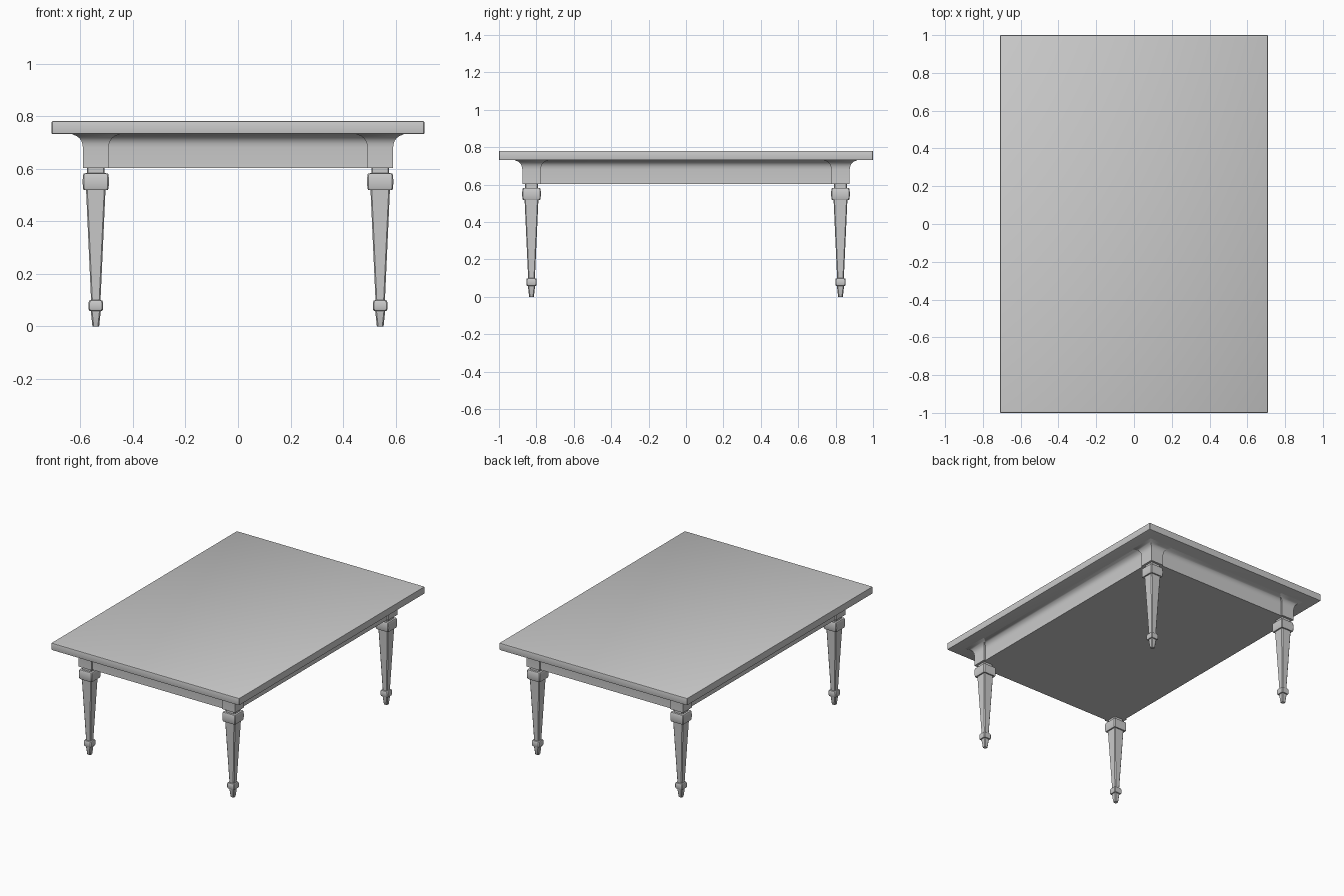
import bpy, bmesh

if "Cube" in bpy.data.objects:
    bpy.data.objects.remove(bpy.data.objects["Cube"])

LEG_X, LEG_Y = 0.541, 0.826


def loft(name, profile, hx=0.0, hy=0.0, chamfer=0.0, location=(0, 0, 0)):
    """Stack rectangular rings: profile holds (outset, z), hx/hy the base half sizes."""
    bm = bmesh.new()
    rings = []
    for r, z in profile:
        a, b = hx + r, hy + r
        c = chamfer
        if c:
            pts = [(a, -b + c), (a, b - c), (a - c, b), (-a + c, b),
                   (-a, b - c), (-a, -b + c), (-a + c, -b), (a - c, -b)]
        else:
            pts = [(a, -b), (a, b), (-a, b), (-a, -b)]
        rings.append([bm.verts.new((x, y, z)) for x, y in pts])
    for lo, hi in zip(rings, rings[1:]):
        n = len(lo)
        for i in range(n):
            j = (i + 1) % n
            bm.faces.new((lo[i], lo[j], hi[j], hi[i]))
    bm.faces.new(rings[0][::-1])
    bm.faces.new(rings[-1])
    mesh = bpy.data.meshes.new(name)
    bm.to_mesh(mesh)
    bm.free()
    obj = bpy.data.objects.new(name, mesh)
    bpy.context.collection.objects.link(obj)
    obj.location = location
    bpy.ops.object.select_all(action='DESELECT')
    obj.select_set(True)
    bpy.context.view_layer.objects.active = obj
    bpy.ops.object.shade_smooth_by_angle(angle=0.6)
    return obj


# Concave moulding that flares out to meet the tabletop
cove = [(0, 0.603), (0, 0.680), (0.002, 0.695), (0.006, 0.706),
        (0.013, 0.716), (0.024, 0.724), (0.043, 0.732)]

# Tapered leg: foot, ankle knob, shaft, collar, neck
leg = [(0.012, 0), (0.013, 0.002), (0.019, 0.058),
       (0.025, 0.060), (0.028, 0.066), (0.028, 0.090), (0.025, 0.098),
       (0.018, 0.100), (0.037, 0.519),
       (0.046, 0.519), (0.049, 0.525), (0.050, 0.550), (0.049, 0.576),
       (0.046, 0.582), (0.034, 0.583), (0.034, 0.606)]

# Tabletop with softened edges
loft("tabletop", [(-0.005, 0.731), (-0.001, 0.733), (0, 0.736),
                  (0, 0.776), (-0.001, 0.779), (-0.005, 0.781)],
     0.709, 1.0, chamfer=0.003)

# Closed apron, set slightly behind the leg blocks
loft("apron", cove, LEG_X + 0.039, LEG_Y + 0.039)

# Four legs with square corner blocks
for ys, yn in ((-1, "front"), (1, "back")):
    for xs, xn in ((-1, "left"), (1, "right")):
        pos = (xs * LEG_X, ys * LEG_Y, 0)
        loft(f"{yn}_{xn}_leg", leg, chamfer=0.005, location=pos)
        loft(f"{yn}_{xn}_leg_block", cove, 0.049, 0.049, location=pos)
